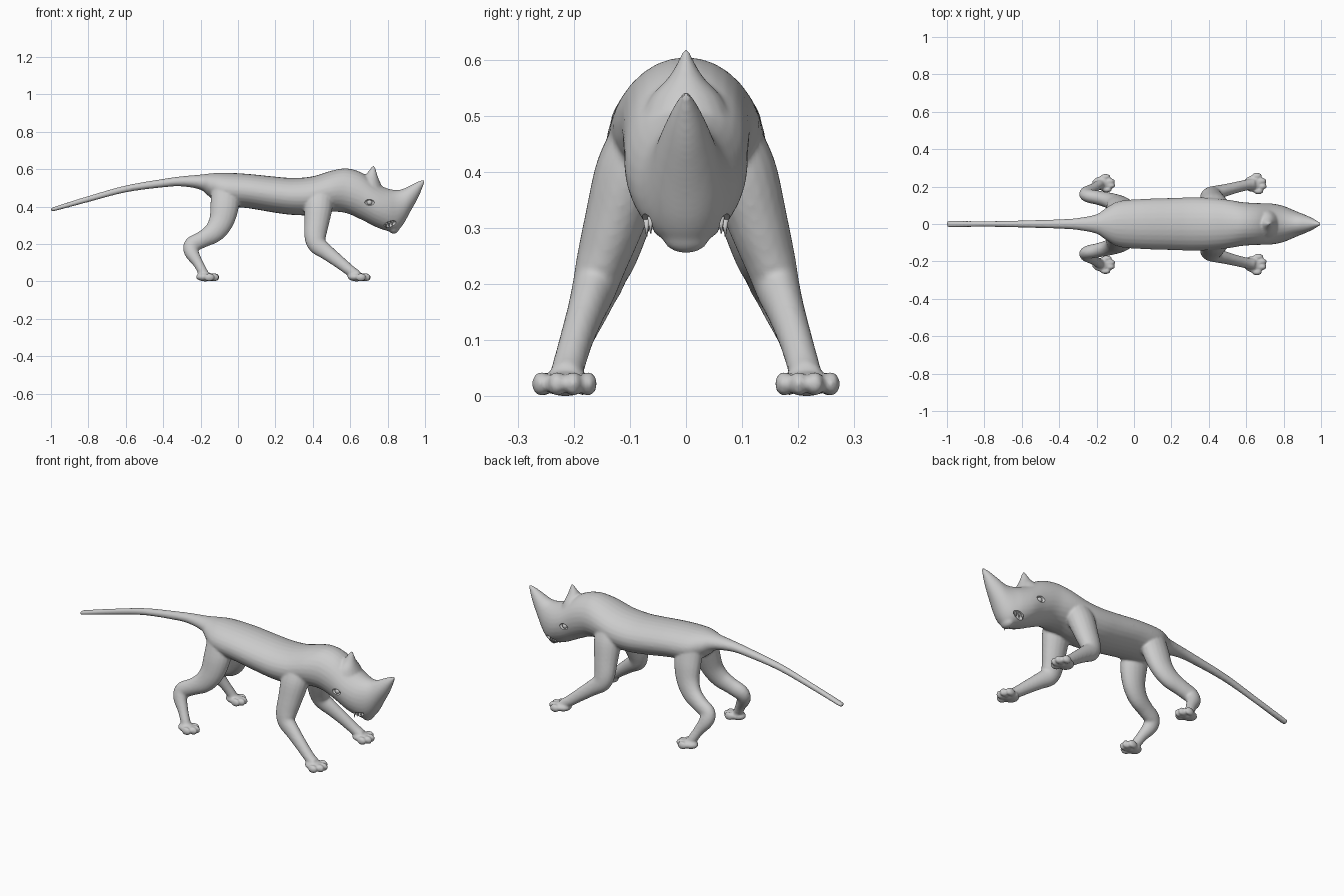
import bpy, bmesh, math
from mathutils import Vector, Matrix

if "Cube" in bpy.data.objects:
    bpy.data.objects.remove(bpy.data.objects["Cube"])


def spline(keys, n=5):
    """Catmull-Rom interpolation of number tuples."""
    out = []
    for i in range(len(keys) - 1):
        a, b, c, d = (keys[max(0, min(len(keys) - 1, i + k))] for k in (-1, 0, 1, 2))
        for j in range(n):
            t = j / n
            out.append([0.5 * (2 * q + (r - p) * t + (2 * p - 5 * q + 4 * r - s) * t * t
                               + (3 * q - p - 3 * r + s) * t ** 3)
                        for p, q, r, s in zip(a, b, c, d)])
    out.append(list(keys[-1]))
    return out


def skin_rings(bm, rings):
    vs = [[bm.verts.new(p) for p in ring] for ring in rings]
    n = len(vs[0])
    for a, b in zip(vs, vs[1:]):
        for i in range(n):
            bm.faces.new((a[i], a[(i + 1) % n], b[(i + 1) % n], b[i]))
    bm.faces.new(vs[0][::-1])
    bm.faces.new(vs[-1])


def trunk(bm, keys, sides=28):
    """Loft upright oval sections: x, top z, bottom z, half width."""
    rings = []
    for x, top, bot, w in spline(keys):
        c, h = (top + bot) / 2, max((top - bot) / 2, 0.004)
        w = max(w, 0.004)
        rings.append([(x, w * math.cos(t), c + h * math.sin(t))
                      for t in (2 * math.pi * i / sides for i in range(sides))])
    skin_rings(bm, rings)


def limb(bm, keys, side, sides=18):
    """Loft a tube: x, y, z, radius in side view, radius across."""
    pts = spline(keys)
    rings = []
    for i, (x, y, z, r, ry) in enumerate(pts):
        p, q = pts[max(i - 1, 0)], pts[min(i + 1, len(pts) - 1)]
        tan = (Vector(q[:3]) - Vector(p[:3])).normalized()
        u = tan.cross(Vector((0, 1, 0))).normalized()
        v = u.cross(tan)
        ring = []
        for k in range(sides):
            t = 2 * math.pi * k / sides
            co = Vector((x, y, z)) + u * r * math.cos(t) + v * ry * math.sin(t)
            ring.append((co.x, co.y * side, co.z))
        rings.append(ring)
    skin_rings(bm, rings)


def blob(bm, loc, size, tilt=0):
    m = Matrix.Translation(loc) @ Matrix.Rotation(tilt, 4, 'Y') @ Matrix.Diagonal((*size, 1))
    bmesh.ops.create_uvsphere(bm, u_segments=20, v_segments=12, radius=1, matrix=m)


def make(name, bm):
    bmesh.ops.recalc_face_normals(bm, faces=bm.faces)
    for f in bm.faces:
        f.smooth = True
    me = bpy.data.meshes.new(name)
    bm.to_mesh(me)
    bm.free()
    ob = bpy.data.objects.new(name, me)
    bpy.context.collection.objects.link(ob)
    return ob


bm = bmesh.new()

# Tail, torso, head and front horn in one loft
trunk(bm, [
    (-1.0, .392, .374, .016), (-.97, .403, .379, .018), (-.8, .457, .424, .015),
    (-.6, .513, .476, .019), (-.4, .548, .503, .025), (-.3, .562, .508, .032),
    (-.2, .571, .490, .052), (-.15, .577, .450, .085), (-.08, .581, .405, .122),
    (.05, .575, .392, .134), (.2, .560, .367, .139), (.3, .553, .355, .142),
    (.4, .562, .355, .140), (.5, .592, .372, .130), (.58, .604, .365, .117),
    (.66, .582, .330, .112), (.74, .525, .290, .109), (.80, .497, .270, .096),
    (.845, .489, .268, .078), (.88, .494, .300, .063), (.92, .513, .370, .047),
    (.96, .533, .442, .028), (.985, .542, .498, .013), (1.0, .546, .535, .004)])

# Brow horn
brow = []
for x, z, rx, ry in spline([(.70, .48, .085, .088), (.702, .53, .058, .066),
                            (.712, .565, .034, .034), (.720, .595, .018, .015),
                            (.724, .618, .006, .005)]):
    brow.append([(x + rx * math.cos(t), ry * math.sin(t), z)
                 for t in (2 * math.pi * i / 20 for i in range(20))])
skin_rings(bm, brow)

# Hooked upper lip
blob(bm, (.832, 0, .285), (.030, .042, .030))

for s in (1, -1):
    # Front legs
    limb(bm, [(.435, .075, .47, .075, .055), (.43, .100, .40, .076, .062),
              (.42, .128, .31, .066, .054), (.413, .150, .24, .058, .046),
              (.425, .163, .195, .050, .040), (.475, .177, .155, .041, .034),
              (.54, .194, .105, .034, .030), (.60, .208, .058, .029, .029),
              (.64, .214, .035, .024, .030)], s)
    # Hind legs
    limb(bm, [(-.07, .065, .48, .075, .055), (-.072, .088, .40, .076, .055),
              (-.09, .108, .32, .066, .048), (-.13, .125, .262, .056, .042),
              (-.19, .140, .225, .045, .038), (-.245, .152, .195, .044, .036),
              (-.248, .170, .155, .039, .033), (-.215, .192, .100, .028, .026),
              (-.19, .208, .055, .026, .025), (-.175, .213, .03, .024, .026)], s)
    # Paws with toes
    for px, py in ((.635, .215), (-.175, .217)):
        k = 1 if px > 0 else .85
        blob(bm, (px, s * py, .024), (.050, .044 * k, .024))
        for dx, dy in ((.030, -.040), (.049, -.014), (.047, .015), (.022, .043)):
            blob(bm, (px + dx, s * (py + dy * k), .022), (.027, .0165 * k, .022))

body = make("body", bm)
rem = body.modifiers.new("fuse", 'REMESH')
rem.mode = 'VOXEL'
rem.voxel_size = .0065
rem.use_smooth_shade = True
sm = body.modifiers.new("soften", 'SMOOTH')
sm.factor = .5
sm.iterations = 4

# Eye sockets and mouth corners are carved out
cut = bmesh.new()
for s in (1, -1):
    blob(cut, (.703, s * .114, .422), (.027, .018, .017))
    blob(cut, (.812, s * .076, .304), (.040, .030, .017), -.35)
cutter = make("socket_cutter", cut)
cutter.hide_render = True
cutter.hide_viewport = False
cutter.display_type = 'WIRE'
bo = body.modifiers.new("carve", 'BOOLEAN')
bo.operation = 'DIFFERENCE'
bo.object = cutter
bo.solver = 'EXACT'

# Bake the modifiers so the cutter can be removed
dg = bpy.context.evaluated_depsgraph_get()
baked = bpy.data.meshes.new_from_object(body.evaluated_get(dg))
body.modifiers.clear()
body.data = baked
bpy.data.objects.remove(cutter)
bpy.context.view_layer.objects.active = body
body.select_set(True)
bpy.ops.object.shade_smooth_by_angle(angle=math.radians(45))

# Eyeballs and small teeth
for s, side in ((1, "left"), (-1, "right")):
    eye = bmesh.new()
    blob(eye, (.703, s * .097, .422), (.015, .013, .014))
    make("eye_" + side, eye)
    teeth = bmesh.new()
    for i in range(3):
        m = Matrix.Translation((.792 + i * .016, s * (.070 - i * .007), .300 + i * .005)) \
            @ Matrix.Rotation(math.pi, 4, 'X')
        bmesh.ops.create_cone(teeth, segments=8, radius1=.006, radius2=.001, depth=.03,
                              cap_ends=True, matrix=m)
    make("teeth_" + side, teeth)
